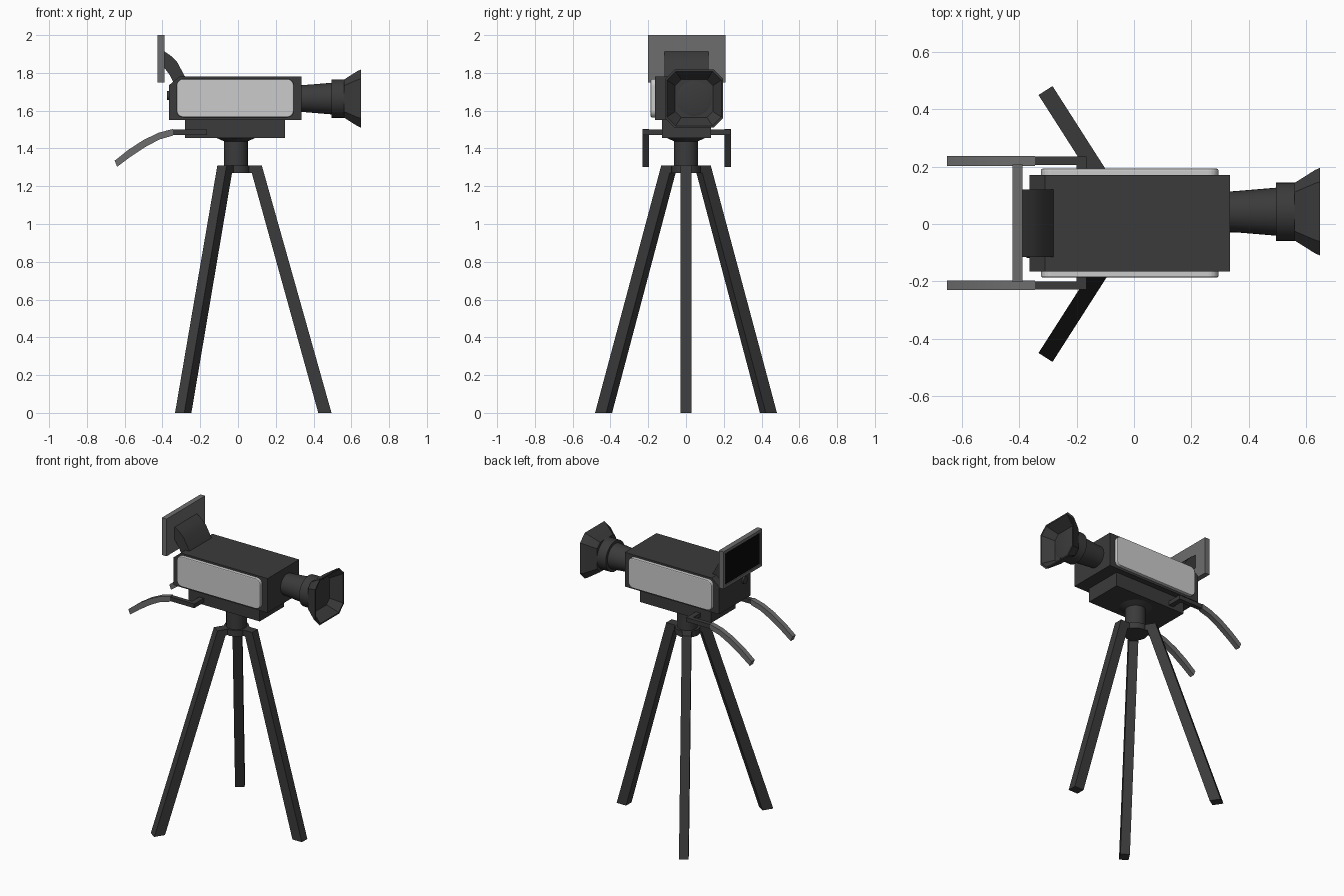
import bpy, bmesh, math
from mathutils import Matrix, Vector

cube = bpy.data.objects.get("Cube")
if cube:
    bpy.data.objects.remove(cube, do_unlink=True)


def material(name, value):
    m = bpy.data.materials.new(name)
    m.use_nodes = True
    color = (value, value, value, 1)
    m.diffuse_color = color
    m.node_tree.nodes["Principled BSDF"].inputs["Base Color"].default_value = color
    return m


DARK = material("dark grey", 0.043)
MID = material("mid grey", 0.155)
LIGHT = material("light grey", 0.6)
BLACK = material("black", 0.003)
YC = 0.003   # sideways centre of the camera body


def finish(name, bm, mat, smooth=False):
    bmesh.ops.recalc_face_normals(bm, faces=bm.faces)
    mesh = bpy.data.meshes.new(name)
    bm.to_mesh(mesh)
    bm.free()
    mesh.materials.append(mat)
    ob = bpy.data.objects.new(name, mesh)
    bpy.context.collection.objects.link(ob)
    if smooth:
        bpy.ops.object.select_all(action="DESELECT")
        ob.select_set(True)
        bpy.context.view_layer.objects.active = ob
        bpy.ops.object.shade_smooth_by_angle(angle=math.radians(35))
    return ob


def prism(name, outline, y0, y1, mat, matrix=None, smooth=False):
    """Side outline in x and z, extruded from y0 to y1."""
    bm = bmesh.new()
    face = bm.faces.new([bm.verts.new((x, y0, z)) for x, z in outline])
    ext = bmesh.ops.extrude_face_region(bm, geom=[face])["geom"]
    moved = [v for v in ext if isinstance(v, bmesh.types.BMVert)]
    bmesh.ops.translate(bm, verts=moved, vec=(0, y1 - y0, 0))
    if matrix:
        bm.transform(matrix)
    return finish(name, bm, mat, smooth)


def box(name, x0, x1, y0, y1, z0, z1, mat):
    return prism(name, [(x0, z0), (x1, z0), (x1, z1), (x0, z1)], y0, y1, mat)


def loft(name, sections, outline, centre, axis, mat):
    """Scale one outline along an axis; sections are (position, radius)."""
    bm = bmesh.new()
    rings = []
    for pos, r in sections:
        ring = []
        for a, b in outline:
            p = (pos, a * r, b * r) if axis == "x" else (a * r, b * r, pos)
            ring.append(bm.verts.new(Vector(p) + Vector(centre)))
        rings.append(ring)
    n = len(outline)
    for low, high in zip(rings, rings[1:]):
        for i in range(n):
            j = (i + 1) % n
            bm.faces.new((low[i], low[j], high[j], high[i]))
    bm.faces.new(rings[0])
    bm.faces.new(rings[-1])
    return finish(name, bm, mat, True)


def circle(n):
    return [(math.cos(math.tau * i / n), math.sin(math.tau * i / n)) for i in range(n)]


# Camera body with chamfered rear edge, and base block
prism("camera_body", [(-0.365, 1.55), (0.335, 1.55), (0.335, 1.78), (-0.31, 1.78),
                      (-0.365, 1.735)], YC - 0.168, YC + 0.168, DARK)
box("base_block", -0.28, 0.25, YC - 0.13, YC + 0.13, 1.455, 1.55, DARK)

# Rounded side panels
R = 0.035
panel = []
for cx, cz, start in ((0.295 - R, 1.768 - R, 0), (-0.325 + R, 1.768 - R, 90),
                      (-0.325 + R, 1.565 + R, 180), (0.295 - R, 1.565 + R, 270)):
    for step in range(6):
        t = math.radians(start + 18 * step)
        panel.append((cx + R * math.cos(t), cz + R * math.sin(t)))
for label, side in (("left", 1), ("right", -1)):
    ob = prism(label + "_side_panel", panel, YC + side * 0.16, YC + side * 0.19, LIGHT)
    bevel = ob.modifiers.new("soft_rim", "BEVEL")
    bevel.width = 0.006
    bevel.segments = 2
    bevel.limit_method = "ANGLE"
    bevel.angle_limit = math.radians(60)

# Rear button
loft("rear_button", [(-0.376, 0.024), (-0.36, 0.024)], circle(16), (0, -0.095, 1.68), "x", DARK)

# Lens barrel, ring, hood and glass
LENS = (0, 0.043, 1.664)
loft("lens_barrel", [(0.33, 0.07), (0.5, 0.084)], circle(32), LENS, "x", DARK)
loft("lens_ring", [(0.495, 0.102), (0.562, 0.102)], circle(32), LENS, "x", DARK)
C = 0.68
octagon = [(1, C), (C, 1), (-C, 1), (-1, C), (-1, -C), (-C, -1), (C, -1), (1, -C)]
loft("lens_hood", [(0.56, 0.1), (0.633, 0.146), (0.65, 0.153), (0.65, 0.144), (0.58, 0.1)],
     octagon, LENS, "x", DARK)
loft("lens_glass", [(0.575, 0.092), (0.584, 0.092), (0.588, 0.078)], circle(32), LENS, "x", DARK)

# Viewing screen on its bent arm
prism("screen_arm", [(-0.392, 1.915), (-0.355, 1.89), (-0.322, 1.857), (-0.278, 1.775),
                     (-0.336, 1.74), (-0.362, 1.79), (-0.392, 1.83)],
      -0.115, 0.12, DARK, smooth=True)
SX0, SX1, SY, SZ0, SZ1 = -0.425, -0.39, 0.205, 1.75, 2.0
RIM = 0.02
box("screen_back", SX0 + 0.01, SX1, YC - SY, YC + SY, SZ0, SZ1, MID)
for label, z in (("lower", SZ0), ("upper", SZ1 - RIM)):
    box(label + "_screen_rim", SX0, SX0 + 0.01, YC - SY, YC + SY, z, z + RIM, MID)
for label, y in (("right", YC - SY), ("left", YC + SY - RIM)):
    box(label + "_screen_rim", SX0, SX0 + 0.01, y, y + RIM, SZ0 + RIM, SZ1 - RIM, MID)
box("screen_display", SX0 + 0.006, SX0 + 0.011, YC - SY + RIM, YC + SY - RIM,
    SZ0 + RIM, SZ1 - RIM, BLACK)

# Handle brackets and curved handles
top_line = [(-0.345, 1.503), (-0.42, 1.483), (-0.5, 1.445), (-0.58, 1.393), (-0.653, 1.335)]
low_line = [(-0.64, 1.303), (-0.57, 1.355), (-0.49, 1.408), (-0.415, 1.448), (-0.345, 1.468)]
for label, side in (("left", 1), ("right", -1)):
    def at(d):
        return YC + side * d
    box(label + "_bracket_post", -0.2, -0.165, at(0.1), at(0.232), 1.472, 1.5, DARK)
    box(label + "_bracket_bar", -0.352, -0.2, at(0.203), at(0.232), 1.472, 1.5, DARK)
    prism(label + "_handle", top_line + low_line, at(0.2), at(0.234), MID, smooth=True)

# Tripod column and hub
AXIS = (-0.011, 0, 0)
loft("column", [(1.29, 0.063), (1.438, 0.063), (1.458, 0.108)], circle(24), AXIS, "z", DARK)
loft("hub", [(1.27, 0.078), (1.31, 0.078)], circle(12), AXIS, "z", DARK)

# Tripod legs
for label, angle, reach in (("front", 0, 0.506), ("left_rear", 122.6, 0.553),
                            ("right_rear", -122.6, 0.553)):
    shape = [(0.05, 1.31), (0.137, 1.31), (reach, 0), (reach - 0.07, 0),
             (0.084, 1.27), (0.05, 1.27)]
    place = Matrix.Translation(AXIS) @ Matrix.Rotation(math.radians(angle), 4, "Z")
    prism(label + "_leg", shape, -0.029, 0.029, DARK, place)
